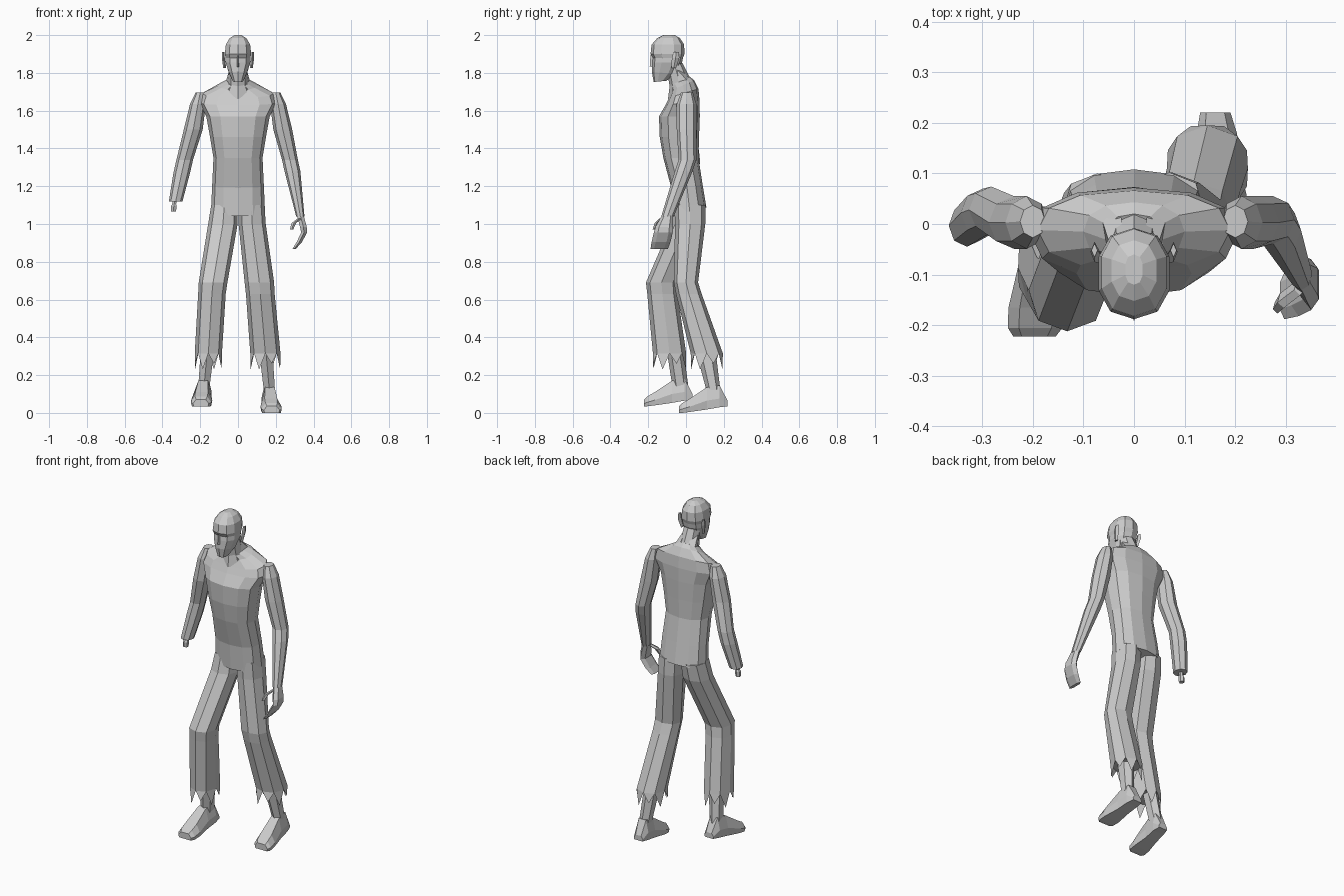
import bpy, bmesh, math
from mathutils import Vector


def finish(name, bm):
    bmesh.ops.recalc_face_normals(bm, faces=bm.faces)
    me = bpy.data.meshes.new(name)
    bm.to_mesh(me)
    bm.free()
    ob = bpy.data.objects.new(name, me)
    bpy.context.collection.objects.link(ob)
    return ob


def skin(bm, rows):
    """Bridge closed rows of points with faces and cap both ends."""
    rows = [[bm.verts.new(p) for p in r] for r in rows]
    n = len(rows[0])
    for a, b in zip(rows, rows[1:]):
        for i in range(n):
            j = (i + 1) % n
            bm.faces.new((a[i], a[j], b[j], b[i]))
    bm.faces.new(rows[0])
    bm.faces.new(rows[-1])
    return rows


def ring(cx, cy, cz, rx, ry, tilt=0, n=8, power=1.0):
    pts = []
    for i in range(n):
        a = -math.pi / 2 + 2 * math.pi * i / n
        c, s = math.cos(a), math.sin(a)
        x = math.copysign(abs(c) ** power, c) * rx
        y = math.copysign(abs(s) ** power, s) * ry
        pts.append(Vector((cx + x, cy + y, cz + tilt * y)))
    return pts


def loft(name, sections, n=8, power=1.0):
    bm = bmesh.new()
    skin(bm, [ring(*s, n=n, power=power) for s in sections])
    return finish(name, bm)


# Torso with shirt hem, chest and sloping shoulders
loft("torso", [
    (0, .02, 1.065, .143, .088, .25),
    (0, .005, 1.20, .137, .083, .1),
    (0, -.027, 1.35, .130, .093, 0),
    (0, -.035, 1.46, .148, .104, 0),
    (0, -.035, 1.57, .168, .108, 0),
    (0, -.018, 1.64, .205, .090, .1),
    (0, -.012, 1.692, .190, .078, .3),
    (0, -.015, 1.735, .100, .058, .45),
    (0, -.03, 1.755, .058, .050, .5)], n=12, power=.85)

# Neck leaning forward
loft("neck", [
    (0, -.02, 1.70, .080, .075, .5),
    (0, -.035, 1.755, .052, .052, .5),
    (0, -.06, 1.84, .048, .042, .3)])

# Head: chin, jaw, cheek, eye line, brow, crown
loft("head", [
    (0, -.137, 1.755, .028, .034, .1),
    (0, -.117, 1.80, .050, .064, -.1),
    (0, -.100, 1.855, .068, .079, 0),
    (0, -.096, 1.88, .068, .080, 0),
    (0, -.098, 1.90, .073, .090, 0),
    (0, -.096, 1.95, .067, .086, 0),
    (0, -.092, 1.984, .046, .060, 0),
    (0, -.090, 2.0, .018, .030, 0)], n=10, power=.85)

# Nose wedge
bm = bmesh.new()
skin(bm, [[(-.006, -.165, 1.895), (.006, -.165, 1.895), (0, -.188, 1.895)],
          [(-.016, -.15, 1.825), (.016, -.15, 1.825), (0, -.192, 1.835)]])
finish("nose", bm)

for side, label in ((-1, "right"), (1, "left")):
    # Ears
    loft(label + "_ear", [
        (side * .070, -.065, 1.825, .008, .012),
        (side * .078, -.055, 1.88, .008, .020),
        (side * .078, -.052, 1.91, .006, .014)], n=4)
    # Neck tendons running back to the shoulders
    bm = bmesh.new()
    skin(bm, [[(side * .02, -.03, 1.83), (side * .045, -.05, 1.82), (side * .03, -.06, 1.80)],
              [(side * .03, .05, 1.73), (side * .07, .03, 1.735), (side * .06, -.03, 1.72)]])
    finish(label + "_neck_tendon", bm)


def arm(name, side, lower):
    upper = [(.200, .005, 1.695, .025, .032, 0),
             (.212, .003, 1.635, .042, .052, 0),
             (.237, .003, 1.50, .050, .052, 0)]
    loft(name, [(side * x, *r) for x, *r in upper + lower], n=8)


# Arm ending in a stump with a bone
arm("stump_arm", -1, [
    (.282, .028, 1.34, .044, .046), (.298, .022, 1.27, .044, .048),
    (.330, -.003, 1.12, .036, .042)])
loft("bone", [(-.333, -.003, 1.14, .014, .014), (-.338, -.005, 1.105, .012, .012),
              (-.340, -.006, 1.095, .017, .017), (-.341, -.006, 1.065, .015, .015)], n=6)

# Whole arm with a curled hand
arm("whole_arm", 1, [
    (.275, .008, 1.34, .042, .047), (.288, -.012, 1.28, .042, .047),
    (.330, -.098, 1.04, .022, .033)])
loft("hand", [
    (.330, -.098, 1.045, .020, .030), (.346, -.115, .985, .020, .047),
    (.350, -.120, .955, .017, .050), (.325, -.132, .905, .016, .050),
    (.297, -.142, .868, .010, .046)], n=6, power=.8)
loft("thumb", [
    (.328, -.125, 1.03, .012, .016), (.296, -.150, 1.005, .013, .016),
    (.283, -.165, .970, .009, .012)], n=5)


def trouser_leg(name, sections):
    bm = bmesh.new()
    rows = skin(bm, [ring(*s, n=8, power=.85) for s in sections])
    # Torn points hanging from the hem
    hem = rows[-1]
    mid = Vector(sections[-1][:3])
    for i in range(8):
        a, b = hem[i], hem[(i + 1) % 8]
        tip = mid + ((a.co + b.co) / 2 - mid) * 1.12
        tip.z -= (.055, .085)[i % 2]
        bm.faces.new((a, b, bm.verts.new(tip)))
    finish(name, bm)


trouser_leg("front_trouser_leg", [
    (-.072, .02, 1.10, .070, .080), (-.080, .002, 1.00, .078, .080),
    (-.132, -.130, .69, .076, .082), (-.138, -.125, .63, .073, .080),
    (-.157, -.087, .315, .072, .088)])
trouser_leg("back_trouser_leg", [
    (.070, .02, 1.10, .070, .082), (.075, .022, 1.00, .072, .080),
    (.113, 0, .69, .078, .064), (.118, .015, .63, .076, .068),
    (.145, .110, .315, .080, .085)])

# Shins
loft("front_shin", [(-.160, -.065, .38, .042, .050), (-.165, -.053, .30, .040, .044),
                    (-.182, -.027, .12, .034, .042)], n=6)
loft("back_shin", [(.145, .095, .38, .042, .055), (.150, .110, .30, .040, .050),
                   (.166, .145, .12, .034, .037)], n=6)


def foot(name, x, dx, dy, dz):
    """Sections along y: y, half width, bottom z, top z."""
    rows = []
    for k, (y, w, lo, hi) in enumerate([
            (.220, .030, .035, .065), (.178, .040, .030, .145), (.110, .042, .018, .135),
            (.020, .056, .005, .075), (-.020, .054, 0, .052), (-.037, .042, 0, .036)]):
        cx, m = x + dx * (.145 - y), lo + (hi - lo) * .4
        rows.append([(cx + u * w, y + dy, z + dz) for u, z in (
            (-.9, lo), (.9, lo), (1, m), (.6, hi), (-.6, hi), (-1, m))])
    bm = bmesh.new()
    skin(bm, rows)
    finish(name, bm)


foot("front_foot", -.182, -.08, -.185, .035)
foot("back_foot", .166, .07, 0, 0)
